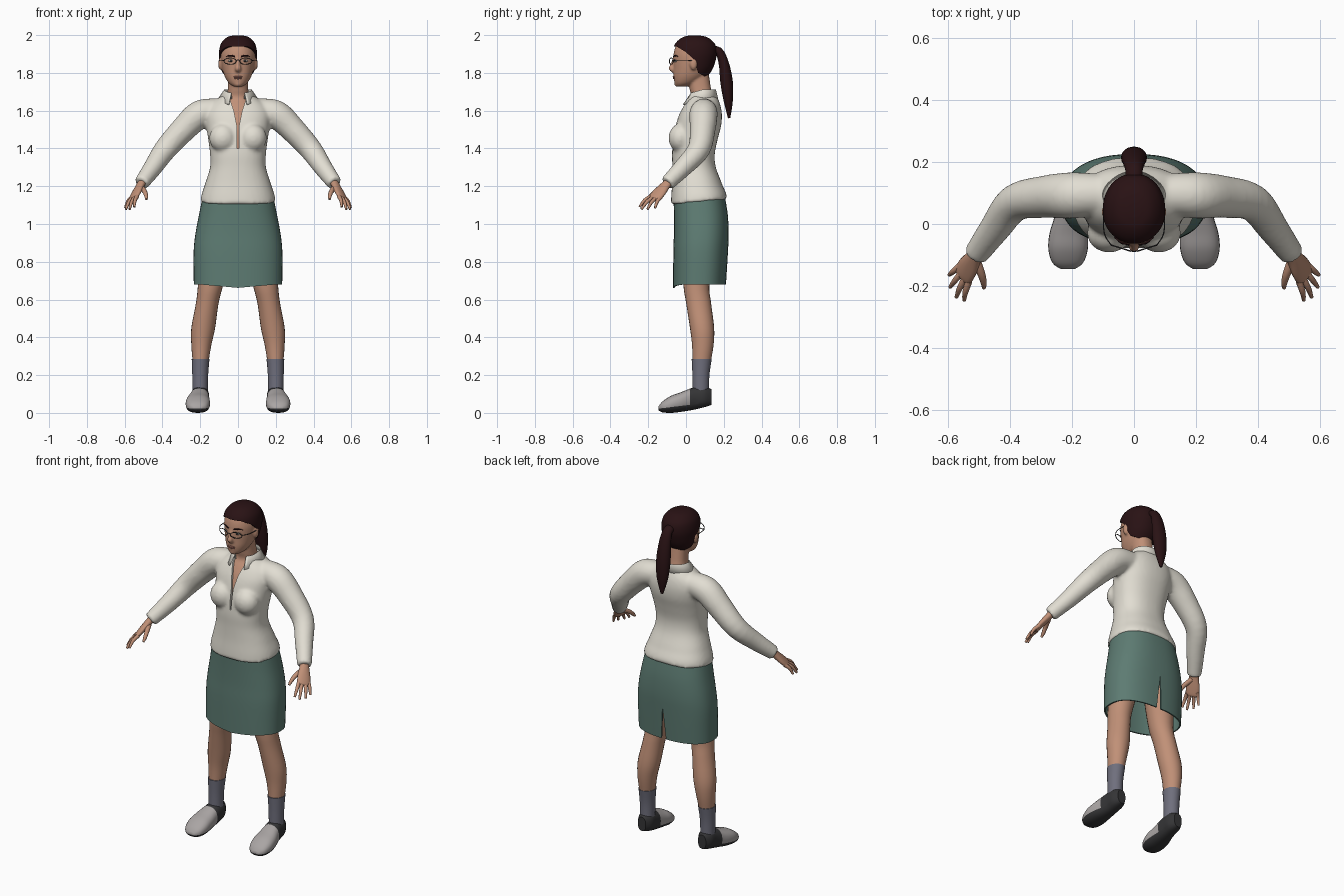
import bpy, bmesh
from math import radians, cos, sin, pi, copysign
from mathutils import Vector, Matrix

if "Cube" in bpy.data.objects:
    bpy.data.objects.remove(bpy.data.objects["Cube"])

X, Y, Z = Vector((1, 0, 0)), Vector((0, 1, 0)), Vector((0, 0, 1))


def material(name, r, g, b):
    m = bpy.data.materials.new(name)
    m.use_nodes = True
    m.diffuse_color = (r, g, b, 1)
    m.node_tree.nodes["Principled BSDF"].inputs["Base Color"].default_value = (r, g, b, 1)
    return m


cream = material("cream shirt", 0.76, 0.73, 0.65)
green = material("green skirt", 0.11, 0.20, 0.17)
skin = material("skin", 0.53, 0.28, 0.185)
brown = material("dark brown hair", 0.022, 0.006, 0.007)
grey = material("grey sock", 0.16, 0.16, 0.205)
light = material("light shoe grey", 0.40, 0.375, 0.37)
dark = material("dark grey", 0.035, 0.035, 0.037)
rose = material("lip rose", 0.36, 0.15, 0.12)
white = material("eye white", 0.65, 0.62, 0.58)


def loft(bm, pts, ref=X, axis=None, n=24, sub=4, power=2, caps=True):
    """Smooth elliptical tube through (x, y, z, radius along ref, other radius)."""
    p = [Vector(q) for q in pts]
    p = [p[0]] + p + [p[-1]]
    path = []
    for a, b, c, d in zip(p, p[1:], p[2:], p[3:]):
        for i in range(sub):
            t = i / sub
            path.append((2*b + (c-a)*t + (2*a-5*b+4*c-d)*t*t + (3*b-a-3*c+d)*t**3) / 2)
    path.append(p[-1])
    rings = []
    for i, q in enumerate(path):
        step = path[min(i+1, len(path)-1)] - path[max(i-1, 0)]
        t = axis or Vector(step[:3]).normalized()
        u = (ref - t*ref.dot(t)).normalized()
        v = t.cross(u)
        ring = []
        for k in range(n):
            c, s = cos(2*pi*k/n), sin(2*pi*k/n)
            c, s = (copysign(abs(w)**(2/power), w) for w in (c, s))
            ring.append(bm.verts.new(Vector(q[:3]) + u*q[3]*c + v*q[4]*s))
        rings.append(ring)
    for r, s in zip(rings, rings[1:]):
        for k in range(n):
            bm.faces.new((r[k-1], r[k], s[k], s[k-1]))
    if caps:
        bm.faces.new(rings[0])
        bm.faces.new(rings[-1])
    return rings


def body(rows):
    """Turn (z, half width, front y, back y) rows into loft points."""
    return [(0, (f+b)/2, z, w, (b-f)/2) for z, w, f, b in rows]


def ball(bm, at, size):
    bmesh.ops.create_uvsphere(bm, u_segments=20, v_segments=12, radius=1,
                              matrix=Matrix.Translation(at) @ Matrix.Diagonal((*size, 1)))


def prism(bm, profile, place, lo, hi):
    a, b = ([bm.verts.new(place(p, q, d)) for p, q in profile] for d in (lo, hi))
    bm.faces.new(a)
    bm.faces.new(b)
    for k in range(len(a)):
        bm.faces.new((a[k-1], a[k], b[k], b[k-1]))


def soften(me):
    me.shade_smooth()
    me.set_sharp_from_angle(angle=radians(55))


def finish(name, bm, *mats, rule=None, mirror=False):
    bmesh.ops.recalc_face_normals(bm, faces=bm.faces)
    if rule:
        for f in bm.faces:
            f.material_index = rule(f.calc_center_median())
    me = bpy.data.meshes.new(name)
    bm.to_mesh(me)
    bm.free()
    for m in mats:
        me.materials.append(m)
    soften(me)
    ob = bpy.data.objects.new(name, me)
    bpy.context.scene.collection.objects.link(ob)
    if mirror:
        ob.modifiers.new("Mirror", 'MIRROR').use_mirror_merge = False
    return ob


def bake(ob, mat, voxel=0, cut=None):
    """Fuse the overlapping shapes, then cut, and keep the resulting mesh."""
    if voxel:
        r = ob.modifiers.new("Remesh", 'REMESH')
        r.mode, r.voxel_size = 'VOXEL', voxel
        s = ob.modifiers.new("Smooth", 'SMOOTH')
        s.factor, s.iterations = 0.5, 5
    if cut:
        b = ob.modifiers.new("Cut", 'BOOLEAN')
        b.operation, b.object = 'DIFFERENCE', cut
    bpy.context.view_layer.update()
    me = bpy.data.meshes.new_from_object(ob.evaluated_get(bpy.context.evaluated_depsgraph_get()))
    ob.modifiers.clear()
    ob.data = me
    me.materials.clear()
    me.materials.append(mat)
    for f in me.polygons:
        f.material_index = 0
    soften(me)
    if cut:
        bpy.data.objects.remove(cut)


# shirt: torso, bust and sleeves fused, with an open neckline
bm = bmesh.new()
loft(bm, body([(1.105, .2, -.08, .218), (1.15, .193, -.078, .212), (1.22, .172, -.073, .188),
               (1.3, .148, -.072, .158), (1.37, .148, -.074, .152), (1.45, .158, -.068, .168),
               (1.52, .168, -.055, .186), (1.58, .172, -.036, .19), (1.63, .15, -.01, .182),
               (1.67, .098, .015, .166), (1.69, .075, .025, .152)]), axis=Z, n=40, power=2.3)
for side in (1, -1):
    ball(bm, (side*.08, -.03, 1.455), (.072, .063, .075))
    loft(bm, [(side*x, y, z, r, r) for x, y, z, r in (
        (.05, .095, 1.6, .062), (.14, .095, 1.595, .07), (.21, .092, 1.575, .075),
        (.29, .088, 1.5, .068), (.385, .068, 1.395, .06), (.45, -.015, 1.3, .05),
        (.512, -.1, 1.215, .04))], ref=Y)
shirt = finish("shirt", bm, cream)
for v in shirt.data.vertices:                      # hem rises towards the back
    if v.co.z < 1.2:
        v.co.z += .1*(v.co.y + .06)*(1.2 - v.co.z)/.1
bm = bmesh.new()
v_half = [(.004, 1.4), (.006, 1.52), (.022, 1.6), (.055, 1.7), (.055, 1.8)]
prism(bm, v_half + [(-x, z) for x, z in reversed(v_half)], lambda p, q, d: (p, d, q), -.3, .06)
bake(shirt, cream, .01, finish("neckline_cutter", bm))

# folded collar
bm = bmesh.new()
rows = []
for i in range(33):
    a = radians(28 + 304*i/32)
    f = max(0, cos(a))
    rows.append([bm.verts.new(c) for c in (
        (.068*sin(a), .088 - .066*cos(a), 1.68 - .02*f),
        (.073*sin(a), .088 - .07*cos(a), 1.712 - .02*f),
        (.105*sin(a), .088 - (.082 + .04*f)*cos(a), 1.665 - .035*f))])
for r, s in zip(rows, rows[1:]):
    for k in (0, 1):
        bm.faces.new((r[k], r[k+1], s[k+1], s[k]))
finish("collar", bm, cream).modifiers.new("Thickness", 'SOLIDIFY').thickness = .006

# skirt: open shell with a dipped front hem and a back slit
bm = bmesh.new()
rings = loft(bm, body([(1.14, .188, -.066, .207), (1.05, .206, -.064, .221), (.95, .225, -.064, .226),
                       (.85, .235, -.067, .222), (.68, .234, -.068, .212)]),
             axis=Z, n=48, power=2.4, caps=False)
for v in rings[-1]:
    v.co.z -= .018*max(0, 1 - abs(v.co.x)/.2) if v.co.y < .07 else 0
skirt = finish("skirt", bm, green)
skirt.modifiers.new("Thickness", 'SOLIDIFY').thickness = .008
bm = bmesh.new()
prism(bm, [(-.022, .6), (.022, .6), (0, .88)], lambda p, q, d: (p, d, q), .12, .4)
bake(skirt, green, cut=finish("slit_cutter", bm))

# head with neck, chest, nose and ears
bm = bmesh.new()
head = body([(1.727, .022, -.05, 0), (1.745, .048, -.06, .05), (1.78, .07, -.066, .1),
             (1.82, .083, -.066, .132), (1.86, .09, -.067, .148), (1.9, .093, -.066, .156),
             (1.94, .086, -.055, .15), (1.965, .07, -.035, .13), (1.983, .045, -.005, .1),
             (1.99, .012, .03, .06)])
loft(bm, head, axis=Z, n=32, power=2.1)
loft(bm, body([(1.38, .09, -.04, .1), (1.5, .1, -.046, .12), (1.58, .1, -.024, .13),
               (1.63, .085, .002, .14), (1.67, .062, .026, .143), (1.72, .054, .018, .132),
               (1.8, .052, .01, .12)]), axis=Z, power=2.3)
loft(bm, [(0, -.062, 1.875, .009, .009), (0, -.073, 1.84, .012, .012),
          (0, -.077, 1.822, .017, .014), (0, -.066, 1.808, .012, .008)], n=12)
ball(bm, (0, -.046, 1.742), (.022, .016, .016))
for side in (1, -1):
    ball(bm, (side*.092, .04, 1.848), (.013, .02, .033))
bake(finish("head_and_neck", bm, skin), skin, .006)

# hair cap cut along the hairline, and ponytail
bm = bmesh.new()
loft(bm, [(x, y, 1.86 + (z - 1.86)*1.065, rx + .008, ry + .007) for x, y, z, rx, ry in head],
     axis=Z, n=40, power=2.1)
hair = finish("hair_cap", bm, brown)
bm = bmesh.new()
prism(bm, [(-.3, 1.945), (-.05, 1.94), (0, 1.91), (.042, 1.87), (.065, 1.8), (.12, 1.77),
           (.3, 1.74), (.3, 1.5), (-.3, 1.5)], lambda p, q, d: (d, p, q), -.3, .3)
bake(hair, brown, cut=finish("hairline_cutter", bm))
bm = bmesh.new()
loft(bm, [(0, .12, 1.915, .03, .025), (0, .172, 1.915, .028, .022), (0, .2, 1.85, .036, .027),
          (0, .215, 1.75, .042, .033), (0, .224, 1.65, .034, .024), (0, .228, 1.56, .008, .006)])
finish("ponytail", bm, brown)

# face details
bm = bmesh.new()
ball(bm, (.037, -.052, 1.864), (.016, .012, .007))
finish("eyes", bm, white, mirror=True)
bm = bmesh.new()
ball(bm, (.037, -.06, 1.864), (.0065, .006, .0065))
finish("irises", bm, dark, mirror=True)
bm = bmesh.new()
loft(bm, [(.016, -.066, 1.886, .004, .003), (.04, -.059, 1.892, .004, .004),
          (.063, -.043, 1.887, .002, .002)], ref=Z, n=8)
finish("eyebrows", bm, brown, mirror=True)
bm = bmesh.new()
ball(bm, (0, -.062, 1.779), (.024, .009, .005))
ball(bm, (0, -.061, 1.771), (.02, .009, .005))
finish("lips", bm, rose)

# glasses
bm = bmesh.new()
wire = .0022
loft(bm, [(.042 + .032*cos(pi*k/12), -.078 + .01*cos(pi*k/12), 1.862 + .017*sin(pi*k/12), wire, wire)
          for k in range(25)], ref=Y, n=6, sub=1)
loft(bm, [(0, -.089, 1.868, wire, wire), (.011, -.087, 1.866, wire, wire)], ref=Z, n=6)
loft(bm, [(.073, -.069, 1.866, wire, wire), (.096, -.03, 1.867, wire, wire),
          (.099, .04, 1.866, wire, wire)], ref=Z, n=6)
finish("glasses", bm, dark, mirror=True)

# hands
bm = bmesh.new()
spread = Vector((.49, .87, -.1))
loft(bm, [(.495, -.075, 1.24, .026, .022), (.515, -.105, 1.208, .027, .02),
          (.537, -.14, 1.168, .038, .017), (.553, -.167, 1.138, .037, .013),
          (.557, -.174, 1.13, .026, .006)], ref=spread, n=16)
tips = [(.549, -.246, 1.09), (.574, -.236, 1.078), (.594, -.204, 1.078), (.597, -.164, 1.084)]
for k, tip in enumerate(tips):
    root = Vector((.548, -.16, 1.144)) + spread*(k - 1.5)*.02
    mid = root.lerp(Vector(tip), .5) + Vector((.004, -.004, .006))
    loft(bm, [(*root, .011, .011), (*mid, .0095, .0095), (*tip, .006, .006)], ref=spread, n=10)
loft(bm, [(.512, -.115, 1.195, .016, .014), (.494, -.16, 1.172, .013, .012),
          (.486, -.19, 1.147, .01, .01), (.485, -.207, 1.13, .006, .006)], ref=X, n=10)
finish("hands", bm, skin, mirror=True)

# legs and socks
bm = bmesh.new()
loft(bm, [(.1, .075, 1.0, .085, .09), (.122, .068, .85, .084, .085), (.145, .055, .68, .067, .069),
          (.163, .067, .58, .06, .066), (.184, .085, .45, .063, .064), (.194, .089, .36, .053, .057),
          (.198, .083, .27, .042, .048)], axis=Z)
finish("legs", bm, skin, mirror=True)
bm = bmesh.new()
loft(bm, [(.198, .083, .285, .047, .053), (.2, .079, .2, .042, .045), (.2, .078, .1, .04, .043)], axis=Z)
finish("socks", bm, grey, mirror=True)

# shoes: light toe, dark heel and sole
bm = bmesh.new()
loft(bm, [(x, y, (lo+hi)/2, w, (hi-lo)/2) for x, y, lo, hi, w in (
    (.214, -.146, .014, .034, .022), (.214, -.125, .003, .06, .05), (.213, -.08, 0, .09, .064),
    (.211, -.03, .005, .108, .062), (.205, .02, .013, .128, .053), (.201, .06, .021, .14, .048),
    (.2, .1, .031, .14, .045), (.2, .134, .042, .125, .026))], axis=Y, power=2.4)
for co, no in (((0, .022, 0), Y), ((0, -.1, .028), Vector((0, -.12, 1)))):
    bmesh.ops.bisect_plane(bm, geom=bm.verts[:] + bm.edges[:] + bm.faces[:], plane_co=co, plane_no=no)
finish("shoes", bm, light, dark, mirror=True,
       rule=lambda c: int(c.y > .022 or c.z < .028 + .12*(c.y + .1)))
